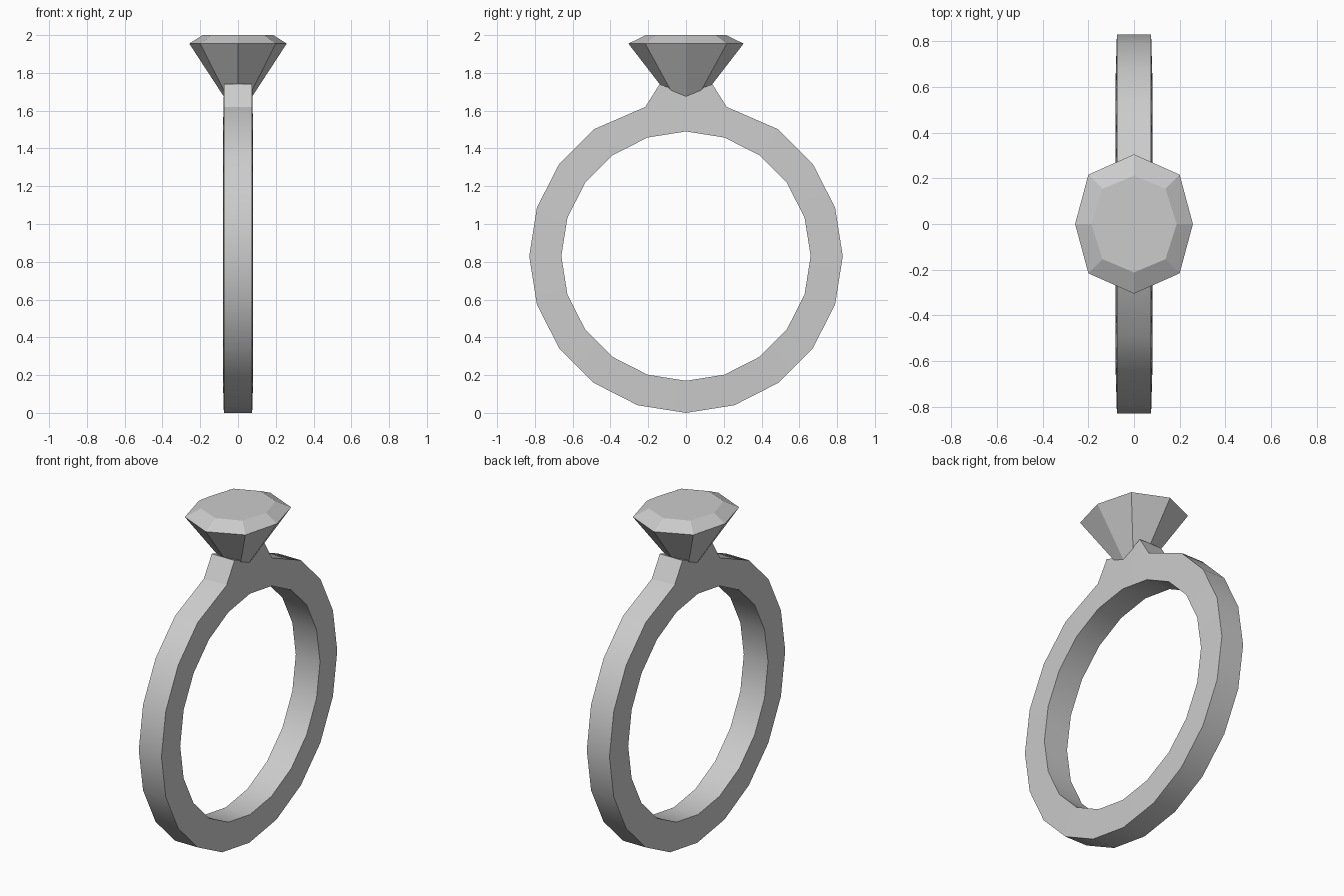
import bpy, math

if "Cube" in bpy.data.objects:
    bpy.data.objects.remove(bpy.data.objects["Cube"])

N, CZ = 20, 0.83            # band sides and centre height
R_OUT, R_IN = 0.83, 0.66
W_OUT, W_IN = 0.075, 0.08   # half widths at the outer and inner rims


def make(name, verts, faces):
    mesh = bpy.data.meshes.new(name)
    mesh.from_pydata(verts, [], faces)
    ob = bpy.data.objects.new(name, mesh)
    bpy.context.collection.objects.link(ob)
    bpy.ops.object.select_all(action='DESELECT')
    ob.select_set(True)
    bpy.context.view_layer.objects.active = ob
    bpy.ops.object.mode_set(mode='EDIT')
    bpy.ops.mesh.select_all(action='SELECT')
    bpy.ops.mesh.normals_make_consistent(inside=False)
    bpy.ops.object.mode_set(mode='OBJECT')
    return ob


def circle(r):
    return [(r * math.sin(2 * math.pi * i / N), CZ - r * math.cos(2 * math.pi * i / N))
            for i in range(N)]


# Band: 20-sided ring whose top rises into a stone seat
inner, outer = circle(R_IN), circle(R_OUT)
outer[9], outer[10], outer[11] = (0.215, 1.62), (0, 1.69), (-0.215, 1.62)
collar = [(0.14, 1.74), (-0.14, 1.74)]
verts = []
for s in (-1, 1):
    verts += [(s * W_IN, y, z) for y, z in inner]
    verts += [(s * W_OUT, y, z) for y, z in outer + collar]
H = 2 * N + 2               # vertices per side
faces = []
for i in range(N):
    j = (i + 1) % N
    rim = [N + i, N + j]
    if i in (9, 10):        # insert the raised seat corner
        rim.insert(1, 2 * N + i - 9)
    side = [j, i] + rim
    faces.append(side)
    faces.append([v + H for v in reversed(side)])
    faces.append([i, j, j + H, i + H])
    for a, b in zip(rim, rim[1:]):
        faces.append([b, a, a + H, b + H])
make("ring_band", verts, faces)
bpy.ops.object.shade_smooth_by_angle(angle=math.radians(25))


# Stone: eight-sided cut with flat table, girdle and pointed base
def octagon(x, y, dx, dy, z):
    return [(x, 0, z), (dx, dy, z), (0, y, z), (-dx, dy, z),
            (-x, 0, z), (-dx, -dy, z), (0, -y, z), (dx, -dy, z)]


verts = octagon(0.187, 0.212, 0.138, 0.154, 2.0) + octagon(0.258, 0.305, 0.2, 0.216, 1.955)
verts.append((0, 0, 1.56))
faces = [list(range(8))]
for i in range(8):
    j = (i + 1) % 8
    faces += [[i, i + 8, j + 8, j], [i + 8, 16, j + 8]]
make("cut_stone", verts, faces)
